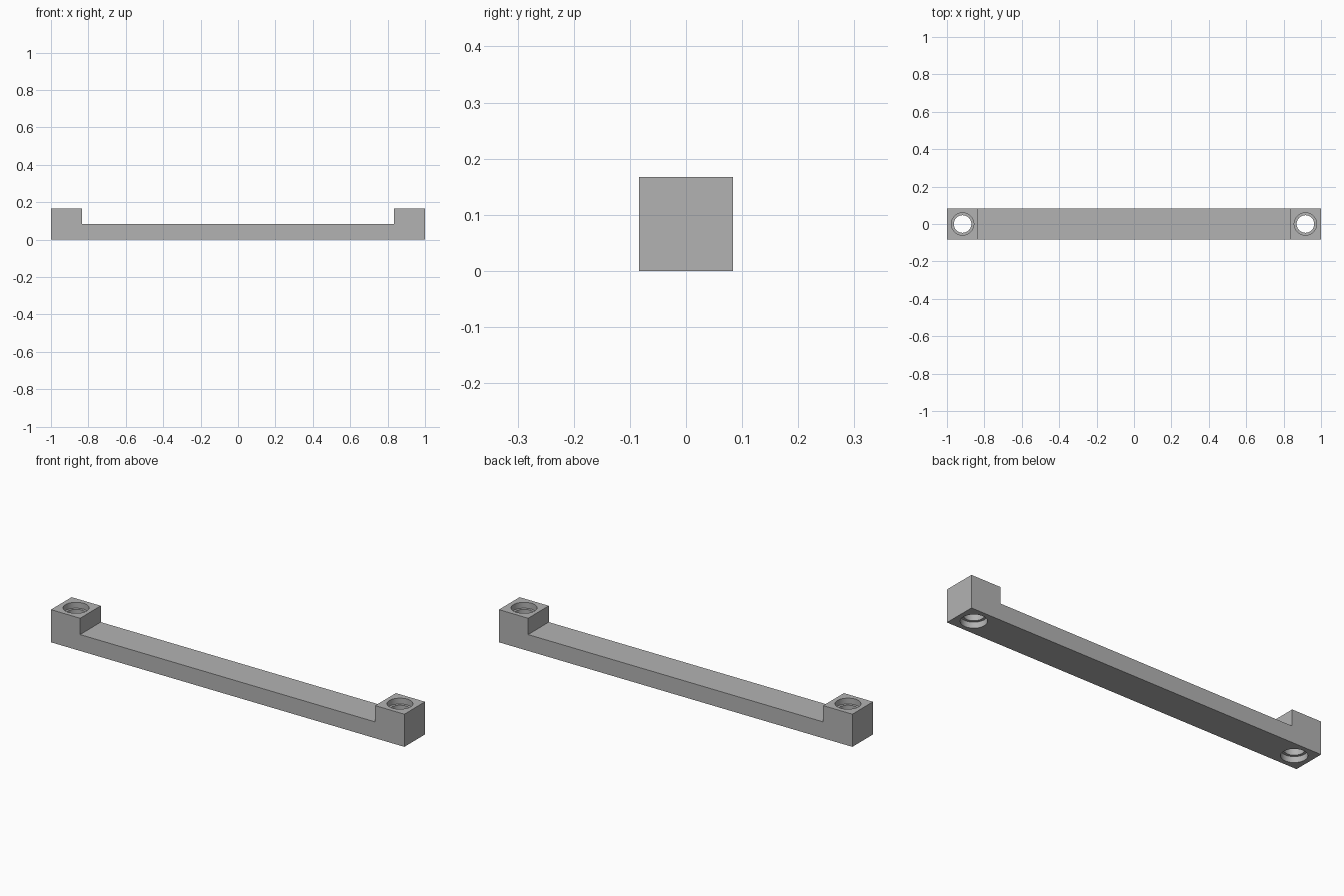
import bpy, bmesh

cube = bpy.data.objects.get("Cube")
if cube:
    bpy.data.objects.remove(cube, do_unlink=True)

HALF_DEPTH, HEIGHT, BAR_TOP = 0.0835, 0.167, 0.0835
BLOCK_INNER, HOLE_X = 0.835, 0.9165
HOLE_R, BORE_R, BORE_DEPTH = 0.047, 0.06, 0.03

grey = bpy.data.materials.new("plain_grey")
grey.use_nodes = True
colour = (0.45, 0.45, 0.45, 1)
grey.diffuse_color = colour
grey.node_tree.nodes["Principled BSDF"].inputs["Base Color"].default_value = colour


def add_object(name, bm):
    bmesh.ops.recalc_face_normals(bm, faces=bm.faces)
    mesh = bpy.data.meshes.new(name)
    bm.to_mesh(mesh)
    bm.free()
    mesh.materials.append(grey)
    obj = bpy.data.objects.new(name, mesh)
    bpy.context.collection.objects.link(obj)
    return obj


# Handle bar with raised end blocks: a mirrored side profile pushed through the depth
right_half = [(1, 0), (1, HEIGHT), (BLOCK_INNER, HEIGHT), (BLOCK_INNER, BAR_TOP)]
profile = right_half + [(-x, z) for x, z in reversed(right_half)]
bm = bmesh.new()
face = bm.faces.new([bm.verts.new((x, -HALF_DEPTH, z)) for x, z in profile])
side = bmesh.ops.extrude_face_region(bm, geom=[face])
moved = [v for v in side["geom"] if isinstance(v, bmesh.types.BMVert)]
bmesh.ops.translate(bm, verts=moved, vec=(0, 2 * HALF_DEPTH, 0))
handle = add_object("handle_bar", bm)

# Stepped screw hole cutter: wide at both mouths, narrow through the middle
EXTRA = 0.02
steps = [(BORE_R, -EXTRA), (BORE_R, BORE_DEPTH), (HOLE_R, BORE_DEPTH),
         (HOLE_R, HEIGHT - BORE_DEPTH), (BORE_R, HEIGHT - BORE_DEPTH),
         (BORE_R, HEIGHT + EXTRA)]


def hole_cutter(name, x):
    bm = bmesh.new()
    rings = []
    for radius, z in steps:
        ring = bmesh.ops.create_circle(bm, segments=48, radius=radius)["verts"]
        bmesh.ops.translate(bm, verts=ring, vec=(x, 0, z))
        rings.append(ring)
    for low, high in zip(rings, rings[1:]):
        for i in range(len(low)):
            bm.faces.new((low[i - 1], low[i], high[i], high[i - 1]))
    bm.faces.new(rings[0])
    bm.faces.new(rings[-1])
    cutter = add_object(name, bm)
    cutter.hide_render = True
    return cutter


cutters = [hole_cutter("left_hole_cutter", HOLE_X), hole_cutter("right_hole_cutter", -HOLE_X)]
for cutter in cutters:
    cut = handle.modifiers.new(cutter.name, "BOOLEAN")
    cut.operation = "DIFFERENCE"
    cut.solver = "EXACT"
    cut.object = cutter

# Bake the holes, then drop the cutters
bpy.context.view_layer.objects.active = handle
for obj in bpy.context.selected_objects:
    obj.select_set(False)
handle.select_set(True)
for cutter in cutters:
    bpy.ops.object.modifier_apply(modifier=cutter.name)
    bpy.data.objects.remove(cutter, do_unlink=True)
bpy.ops.object.shade_smooth_by_angle()
